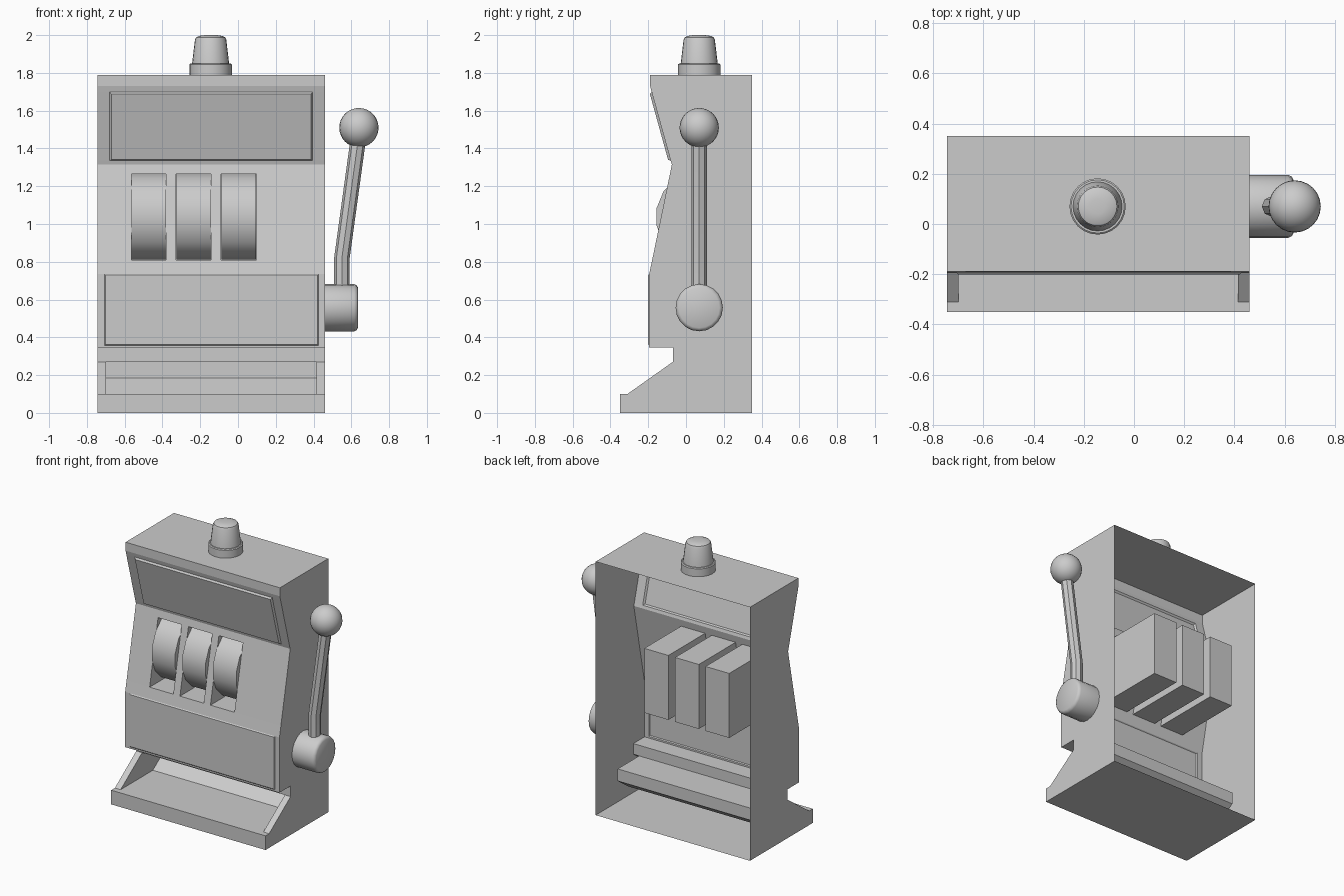
import bpy, bmesh, math
from mathutils import Matrix, Vector

cube = bpy.data.objects.get("Cube")
if cube:
    bpy.data.objects.remove(cube, do_unlink=True)

GREY = (0.6, 0.6, 0.6, 1)
mat = bpy.data.materials.new("plain_grey")
mat.use_nodes = True
mat.diffuse_color = GREY
mat.node_tree.nodes["Principled BSDF"].inputs["Base Color"].default_value = GREY

LEFT, RIGHT = -0.745, 0.46
WINDOWS = [(-0.565, -0.38), (-0.328, -0.142), (-0.09, 0.098)]
WIN_LOW, WIN_HIGH = 0.81, 1.265


def finish(name, bm, smooth=False):
    mesh = bpy.data.meshes.new(name)
    bm.to_mesh(mesh)
    bm.free()
    obj = bpy.data.objects.new(name, mesh)
    bpy.context.collection.objects.link(obj)
    mesh.materials.append(mat)
    if smooth:
        smooth_object(obj)
    return obj


def smooth_object(obj):
    bpy.ops.object.select_all(action='DESELECT')
    obj.select_set(True)
    bpy.context.view_layer.objects.active = obj
    bpy.ops.object.shade_smooth_by_angle(angle=math.radians(40))


def lathe(name, profile, matrix, segments=24):
    """Turn (radius, height) points around z; the last ring is capped."""
    bm = bmesh.new()
    rings = []
    for r, h in profile:
        rings.append([bm.verts.new((r * math.cos(a), r * math.sin(a), h))
                      for a in (math.tau * i / segments for i in range(segments))])
    for low, high in zip(rings, rings[1:]):
        for i in range(segments):
            j = (i + 1) % segments
            bm.faces.new((low[i], low[j], high[j], high[i]))
    bm.faces.new(rings[-1])
    bm.transform(matrix)
    return finish(name, bm, True)


# Cabinet: side profile (y, z) swept across x, open at the back
profile = [(0.35, 0), (-0.35, 0), (-0.35, 0.10), (-0.31, 0.10), (-0.19, 0.185),
           (-0.07, 0.27), (-0.07, 0.345), (-0.195, 0.345), (-0.195, 0.357),
           (-0.195, 0.735), (-0.179, WIN_LOW), (-0.085, WIN_HIGH),
           (-0.075, 1.315), (-0.081, 1.335), (-0.182, 1.70), (-0.19, 1.73),
           (-0.19, 1.79), (0.35, 1.79)]
xs = sorted([LEFT, RIGHT, -0.70, 0.415, -0.68, 0.395, -0.707, 0.427]
            + [x for pair in WINDOWS for x in pair])
bm = bmesh.new()
columns = [[bm.verts.new((x, y, z)) for y, z in profile] for x in xs]
for a, b in zip(columns, columns[1:]):
    for i in range(len(profile) - 1):
        bm.faces.new((a[i], a[i + 1], b[i + 1], b[i]))
bm.faces.new(columns[0])
bm.faces.new(columns[-1][::-1])
bmesh.ops.recalc_face_normals(bm, faces=bm.faces)
bm.normal_update()
top = max(bm.faces, key=lambda f: f.calc_center_median().z)
if top.normal.z < 0:
    bmesh.ops.reverse_faces(bm, faces=bm.faces)
    bm.normal_update()


def front_faces(x0, x1, z0, z1):
    found = []
    for f in bm.faces:
        c = f.calc_center_median()
        if x0 < c.x < x1 and z0 < c.z < z1 and f.normal.y < -0.1:
            found.append(f)
    return found


def push_back(faces, move):
    """Sink a patch of the front into the cabinet as an open pocket."""
    new = bmesh.ops.extrude_face_region(bm, geom=faces)["geom"]
    for v in new:
        if isinstance(v, bmesh.types.BMVert):
            v.co.y = move(v.co.y)
    bmesh.ops.delete(bm, geom=[f for f in faces if f.is_valid], context='FACES')


# Raised sign and lower panel
for area, edge, rise in (((-0.68, 0.395, 1.335, 1.70), 0.009, 0.012),
                         ((-0.707, 0.427, 0.357, 0.735), 0.006, 0.006)):
    bmesh.ops.inset_region(bm, faces=front_faces(*area), thickness=edge,
                           depth=rise, use_even_offset=True)

# Reel pockets and coin tray
for x0, x1 in WINDOWS:
    push_back(front_faces(x0, x1, WIN_LOW, WIN_HIGH), lambda y: 0.325)
push_back(front_faces(-0.70, 0.415, 0.10, 0.27), lambda y: min(y + 0.36, 0.17))
bm.normal_update()
finish("cabinet", bm)

# Reels: front arc of a 16-sided drum, filling each pocket
RADIUS, REEL_Y, REEL_Z = 0.245, 0.085, (WIN_LOW + WIN_HIGH) / 2
half = (WIN_HIGH - WIN_LOW) / 2 - 0.001
arc = []
for k in range(8):
    a = math.radians(22.5 * (k - 3.5))
    dz = max(-half, min(half, RADIUS * math.sin(a)))
    arc.append((REEL_Y - RADIUS * math.cos(a), REEL_Z + dz))
for n, (x0, x1) in enumerate(WINDOWS):
    bm = bmesh.new()
    face = bm.faces.new([bm.verts.new((x0 + 0.002, y, z)) for y, z in arc])
    new = bmesh.ops.extrude_face_region(bm, geom=[face], use_keep_orig=True)["geom"]
    bmesh.ops.translate(bm, vec=(x1 - x0 - 0.004, 0, 0),
                        verts=[v for v in new if isinstance(v, bmesh.types.BMVert)])
    bmesh.ops.recalc_face_normals(bm, faces=bm.faces)
    finish(f"reel_{n + 1}", bm, True)

# Beacon on the roof
place = Matrix.Translation((-0.145, 0.07, 1.79))
lathe("beacon_base", [(0.112, 0), (0.112, 0.055), (0.106, 0.06), (0.09, 0.06)], place)
lathe("beacon_lamp", [(0.098, 0.06), (0.083, 0.185), (0.077, 0.198),
                      (0.06, 0.206), (0.03, 0.21)], place)

# Lever: hub, bent shaft and ball
turn = Matrix.Translation((RIGHT, 0.07, 0.557)) @ Matrix.Rotation(math.pi / 2, 4, 'Y')
lathe("lever_hub", [(0.125, 0), (0.125, 0.155), (0.119, 0.168), (0.107, 0.175)],
      turn, 20)

curve = bpy.data.curves.new("lever_shaft", 'CURVE')
curve.dimensions = '3D'
curve.bevel_depth = 0.041
curve.bevel_resolution = 2
spline = curve.splines.new('POLY')
path = [(0.55, 0.6), (0.55, 0.82), (0.638, 1.46)]
spline.points.add(len(path) - 1)
for p, (x, z) in zip(spline.points, path):
    p.co = (x, 0.07, z, 1)
shaft = bpy.data.objects.new("lever_shaft", curve)
bpy.context.collection.objects.link(shaft)
curve.materials.append(mat)
bpy.ops.object.select_all(action='DESELECT')
shaft.select_set(True)
bpy.context.view_layer.objects.active = shaft
bpy.ops.object.convert(target='MESH')
smooth_object(bpy.context.view_layer.objects.active)

bm = bmesh.new()
bmesh.ops.create_uvsphere(bm, u_segments=24, v_segments=16, radius=0.104,
                          matrix=Matrix.Translation(Vector((0.64, 0.07, 1.51))))
finish("lever_ball", bm, True)
